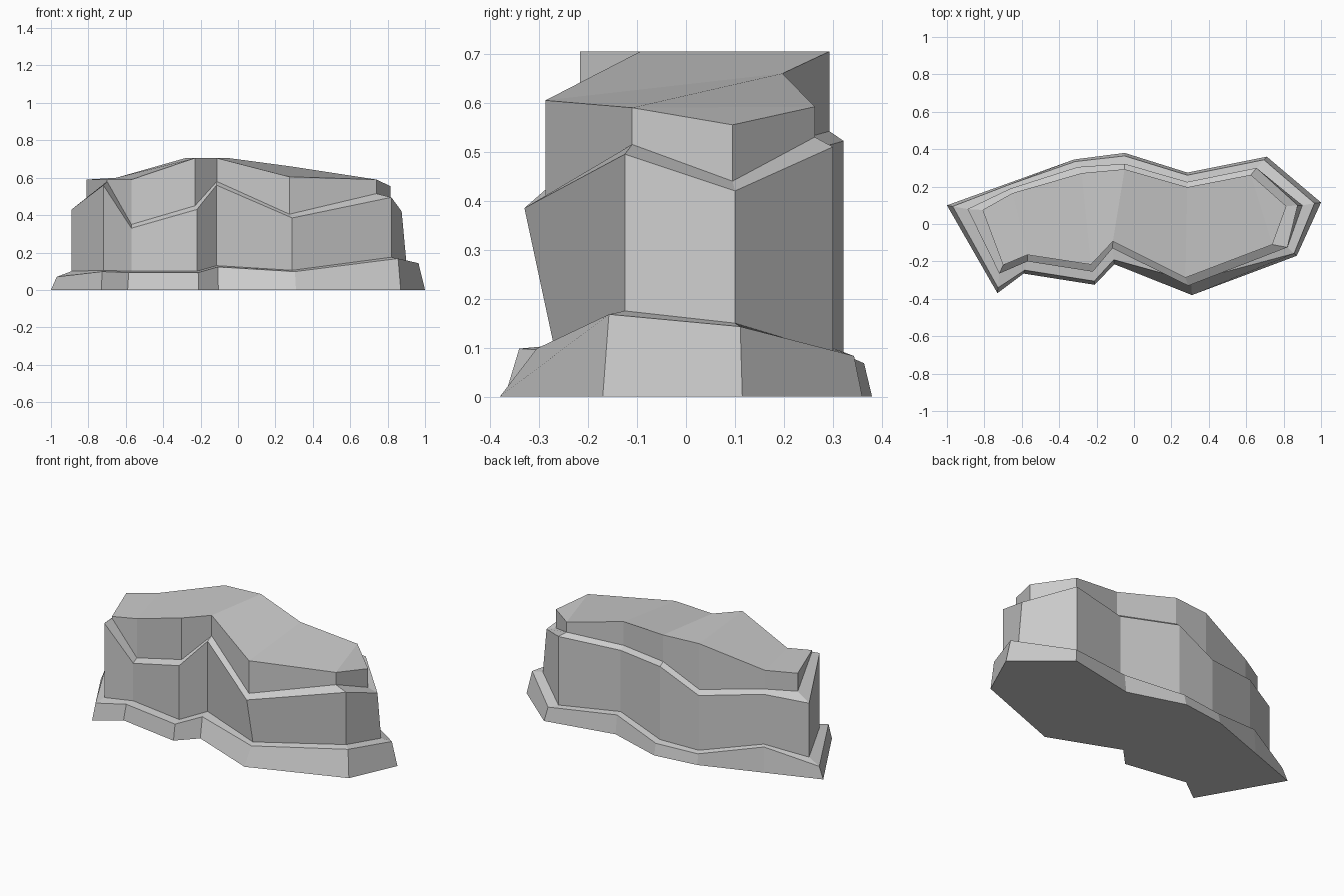
import bpy, bmesh
from mathutils import Vector

if "Cube" in bpy.data.objects:
    bpy.data.objects.remove(bpy.data.objects["Cube"])

# Plan outlines, counter-clockwise from the left tip: foot, middle band, top slab
foot = [(-1, .10), (-.73, -.37), (-.59, -.265), (-.21, -.325), (-.105, -.215),
        (.31, -.38), (.87, -.17), (1, .115), (.71, .36), (.285, .275),
        (-.05, .38), (-.32, .345), (-.68, .215)]
band = [(-.89, .08), (-.72, -.265), (-.57, -.20), (-.22, -.255), (-.115, -.13),
        (.29, -.33), (.82, -.125), (.875, .10), (.655, .30), (.285, .225),
        (-.05, .322), (-.30, .305), (-.66, .19)]
slab = [(-.81, .075), (-.70, -.22), (-.57, -.165), (-.23, -.217), (-.113, -.093),
        (.275, -.287), (.74, -.11), (.815, .095), (.625, .263), (.285, .197),
        (-.05, .293), (-.28, .272), (-.65, .165)]
# Heights of the two ledges and of the top rim
ledge_low = [.10, .105, .10, .10, .13, .105, .175, .15, .09, .12, .075, .07, .16]
ledge_high = [.43, .56, .33, .43, .56, .385, .495, .42, .51, .495, .522, .405, .465]
rim = [.59, .59, .59, .705, .705, .605, .59, .555, .592, .66, .705, .705, .60]


def ring(plan, heights, dz=0.0):
    return [Vector((x, y, z + dz)) for (x, y), z in zip(plan, heights)]


n = len(foot)
lip = [Vector(a).lerp(Vector(b), .28) for a, b in zip(foot, band)]
rings = [ring(foot, [0] * n), ring(lip, ledge_low, -.007), ring(band, ledge_low),
         ring(band, ledge_high), ring(slab, ledge_high, .02), ring(slab, rim)]
rings[4][0].z += .03
rings[1][0].z = .07
# Undercut below the front bulge, flared right end
rings[1][5].y = -.305
rings[2][5].y = -.27
rings[2][7].x = .90

# Loft the rings into one stepped rock
bm = bmesh.new()
vs = [[bm.verts.new(p) for p in r] for r in rings]
for low, high in zip(vs, vs[1:]):
    for i in range(n):
        j = (i + 1) % n
        bm.faces.new((low[i], low[j], high[j], high[i]))
bm.faces.new(vs[0][::-1])
# Top surface in strips running front to back
t = vs[-1]
for strip in [(0, 1, 2, 12), (12, 2, 3, 11), (11, 3, 4, 10),
              (10, 4, 5, 9), (9, 5, 6, 8), (8, 6, 7)]:
    bm.faces.new([t[k] for k in strip])
bmesh.ops.recalc_face_normals(bm, faces=bm.faces)
mesh = bpy.data.meshes.new("layered_rock")
bm.to_mesh(mesh)
bm.free()
bpy.context.collection.objects.link(bpy.data.objects.new("layered_rock", mesh))
